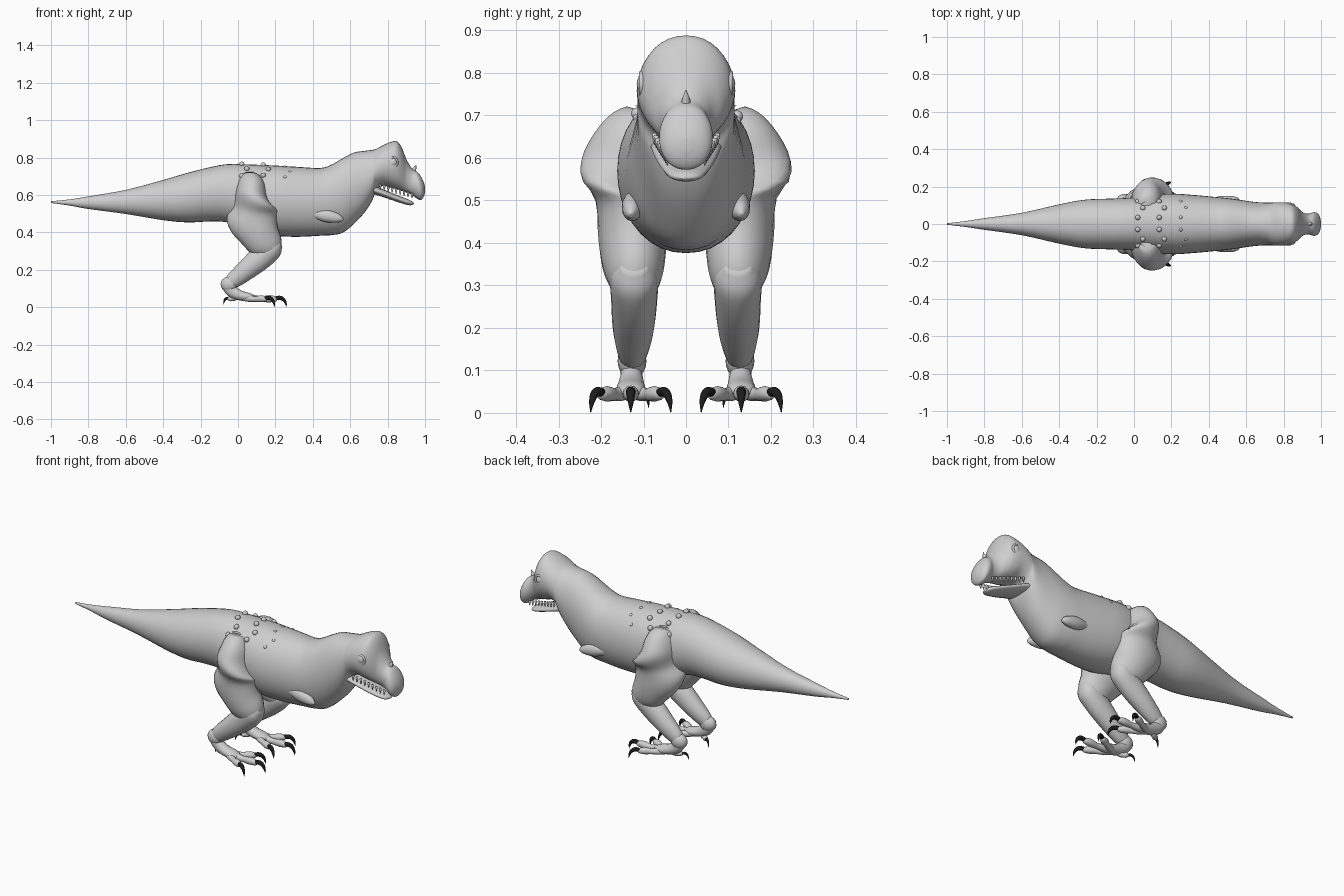
import bpy, bmesh, math
from mathutils import Vector


def material(name, rgb):
    m = bpy.data.materials.new(name)
    m.diffuse_color = (*rgb, 1)
    return m


SKIN = material("grey skin", (0.62, 0.62, 0.62))
CLAW = material("black claw", (0.012, 0.012, 0.012))


def finish(name, bm, mat):
    bmesh.ops.recalc_face_normals(bm, faces=bm.faces[:])
    me = bpy.data.meshes.new(name)
    bm.to_mesh(me)
    bm.free()
    for p in me.polygons:
        p.use_smooth = True
    me.materials.append(mat)
    ob = bpy.data.objects.new(name, me)
    bpy.context.collection.objects.link(ob)
    return ob


def spline(rows, steps):
    """Catmull-Rom interpolation through rows of any length."""
    out = []
    n = len(rows)
    for i in range(n - 1):
        a, b, c, d = (rows[max(0, min(n - 1, j))] for j in (i - 1, i, i + 1, i + 2))
        for s in range(steps):
            t = s / steps
            out.append([0.5 * (2 * q + (r - p) * t + (2 * p - 5 * q + 4 * r - w) * t * t
                               + (3 * q - p - 3 * r + w) * t ** 3)
                        for p, q, r, w in zip(a, b, c, d)])
    return out + [list(rows[-1])]


def skin_rings(name, rings, mat):
    bm = bmesh.new()
    loops = [[bm.verts.new(p) for p in ring] for ring in rings]
    n = len(loops[0])
    for a, b in zip(loops, loops[1:]):
        for i in range(n):
            bm.faces.new((a[i], a[(i + 1) % n], b[(i + 1) % n], b[i]))
    bm.faces.new(loops[0])
    bm.faces.new(loops[-1])
    return finish(name, bm, mat)


def tube(name, rows, mat, steps=4, sides=16):
    """Sweep ellipses along rows of (x, y, z, radius across path, radius sideways)."""
    rows = spline(rows, steps)
    rings = []
    for i, (x, y, z, r, w) in enumerate(rows):
        t = Vector(rows[min(i + 1, len(rows) - 1)][:3]) - Vector(rows[max(i - 1, 0)][:3])
        side = Vector((-t.y, t.x, 0)) if math.hypot(t.x, t.y) > 1e-5 else Vector((0, 1, 0))
        if side.y < 0:
            side = -side
        side.normalize()
        up = t.cross(side).normalized()
        r, w = max(r, 0.001), max(w, 0.001)
        rings.append([Vector((x, y, z)) + side * w * math.cos(a) + up * r * math.sin(a)
                      for a in (2 * math.pi * k / sides for k in range(sides))])
    return skin_rings(name, rings, mat)


def ball(name, loc, size, mat=SKIN, seg=16, tilt=0):
    bm = bmesh.new()
    bmesh.ops.create_uvsphere(bm, u_segments=seg, v_segments=seg // 2 + 2, radius=1)
    ob = finish(name, bm, mat)
    ob.location, ob.scale, ob.rotation_euler = loc, size, (0, tilt, 0)
    return ob


# Tail, trunk, neck and upper head: x, bottom, top, half width
BODY = [(-1, .557, .566, .004), (-.9, .543, .576, .016), (-.8, .525, .592, .031),
        (-.6, .498, .627, .060), (-.4, .465, .680, .105), (-.27, .453, .718, .129),
        (-.15, .458, .748, .135), (-.05, .452, .765, .138), (.08, .41, .762, .150),
        (.2, .382, .757, .162), (.32, .376, .750, .155), (.44, .382, .744, .144),
        (.50, .385, .762, .138), (.56, .398, .796, .130), (.62, .445, .826, .121),
        (.68, .51, .836, .115), (.72, .575, .841, .114), (.74, .630, .847, .114),
        (.78, .648, .868, .116), (.82, .638, .884, .114), (.85, .630, .886, .106),
        (.875, .622, .855, .088), (.90, .612, .792, .064), (.93, .600, .742, .055),
        (.96, .578, .722, .063), (.98, .573, .695, .058), (.993, .590, .668, .040),
        (1, .615, .645, .012)]
PROFILE = spline(BODY, 4)


def ring(x, lo, hi, w, sides=36):
    return [(x, w * math.copysign(abs(math.cos(a)) ** .92, math.cos(a)),
             (lo + hi) / 2 + (hi - lo) / 2 * math.sin(a))
            for a in (2 * math.pi * k / sides for k in range(sides))]


skin_rings("body", [ring(*p) for p in PROFILE], SKIN)


def back_height(x, y):
    _, lo, hi, w = min(PROFILE, key=lambda p: abs(p[0] - x))
    return (lo + hi) / 2 + (hi - lo) / 2 * math.sqrt(max(0, 1 - (y / w) ** 2))


# Lower jaw
tube("lower_jaw", [(.68, 0, .640, .03, .085), (.74, 0, .622, .022, .082), (.82, 0, .592, .018, .068),
                   (.89, 0, .567, .016, .050), (.925, 0, .556, .012, .034),
                   (.94, 0, .553, .003, .010)], SKIN)

# Nose horn
tube("nose_horn", [(.935, 0, .725, .017, .013), (.945, 0, .742, .009, .008), (.952, 0, .760, .001, .001)], SKIN)

# Rounded knobs in rows along the back
for col, x in enumerate((.02, .135, .25)):
    r = (.014, .014, .010)[col]
    for dx, y in ((0, .12), (0, .035), (0, -.03), (0, -.115), (.027, .085), (.027, -.08)):
        ball("back_knob", (x + dx, y, back_height(x + dx, y) + (.003, .003, -.003)[col]), (r, r, r), seg=12)

for s, tag in ((1, "left"), (-1, "right")):
    # Eye with its lid, cheek and nostril
    ball(tag + "_eye", (.828, s * .100, .774), (.021, .016, .023))
    bm = bmesh.new()
    loops = []
    for i in range(20):
        a = 2 * math.pi * i / 20
        loops.append([bm.verts.new((.828 + (.024 + .006 * math.cos(b)) * math.cos(a),
                                    s * (.104 + .007 * math.sin(b)),
                                    .774 + (.026 + .006 * math.cos(b)) * math.sin(a)))
                      for b in (math.pi * k / 3 for k in range(6))])
    for i in range(20):
        for k in range(6):
            p, q = loops[i], loops[(i + 1) % 20]
            bm.faces.new((p[k], p[(k + 1) % 6], q[(k + 1) % 6], q[k]))
    finish(tag + "_eyelid", bm, SKIN)
    ball(tag + "_nostril", (.965, s * .052, .645), (.014, .010, .012), seg=12)

    # Upper teeth
    for i in range(9):
        t = i / 8
        x, y = .76 + .17 * t, s * (.074 - .030 * t)
        z = .650 - .048 * t
        tube(tag + "_tooth", [(x, y, z + .008, .007, .006), (x + .001, y, z - .008, .005, .004),
                              (x, y, z - .020, .001, .001)], SKIN, 1, 8)

    # Small arm stub
    tube(tag + "_arm", [(.40, s * .115, .500, .02, .02), (.47, s * .124, .488, .033, .026),
                        (.53, s * .128, .476, .025, .021), (.558, s * .130, .468, .010, .009),
                        (.563, s * .130, .466, .001, .001)], SKIN)

    # Thigh, shank and ankle
    tube(tag + "_thigh", [(.065, s * .075, .715, .02, .02), (.065, s * .085, .69, .075, .055),
                          (.068, s * .105, .63, .115, .080), (.07, s * .120, .55, .138, .087),
                          (.08, s * .125, .47, .138, .084), (.115, s * .125, .39, .108, .079),
                          (.155, s * .122, .325, .088, .067), (.175, s * .122, .285, .055, .045),
                          (.18, s * .122, .272, .01, .01)], SKIN, 4, 24)
    tube(tag + "_shank", [(.225, s * .122, .345, .02, .03), (.19, s * .122, .32, .056, .055),
                          (.12, s * .122, .262, .064, .054), (.04, s * .124, .195, .054, .048),
                          (-.025, s * .126, .143, .043, .035), (-.06, s * .127, .118, .025, .022)], SKIN, 4, 20)
    ball(tag + "_ankle", (-.047, s * .127, .122), (.046, .034, .042))
    tube(tag + "_instep", [(-.06, s * .127, .125, .030, .027), (-.035, s * .128, .088, .033, .026),
                           (.01, s * .129, .063, .027, .032), (.07, s * .13, .052, .020, .034),
                           (.10, s * .13, .048, .005, .010)], SKIN)

    # Toes with curved claws: root x, tip x, tip y, thickness
    for x0, x1, y, r in ((.03, .205, .130, .018), (.02, .150, .060, .017),
                         (.02, .150, .200, .017), (-.01, -.050, .105, .013)):
        d = Vector((x1 - x0, s * (y - .13), 0))
        u = d.normalized()
        pts = [(0, .050, .9), (.3, .046, 1.05), (.55, .043, .85), (.8, .045, 1.08), (1, .043, .7)]
        tube(tag + "_toe", [(x0 + d.x * t, s * .13 + d.y * t, z, r * k, r * k) for t, z, k in pts]
             + [(x1 + u.x * .006, s * y + u.y * .006, .042, .002, .002)], SKIN, 3, 12)
        k = r / .018
        claw = [(-.008, .046, .011), (.018, .050, .012), (.038, .041, .010), (.050, .022, .006), (.054, .001, .0008)]
        if x1 < 0:
            k, claw = .6, [(a, z * .7 + .012, w) for a, z, w in claw]
        tube(tag + "_claw", [(x1 + u.x * a * k, s * y + u.y * a * k, z, w * k, w * k)
                             for a, z, w in claw], CLAW, 3, 10)
